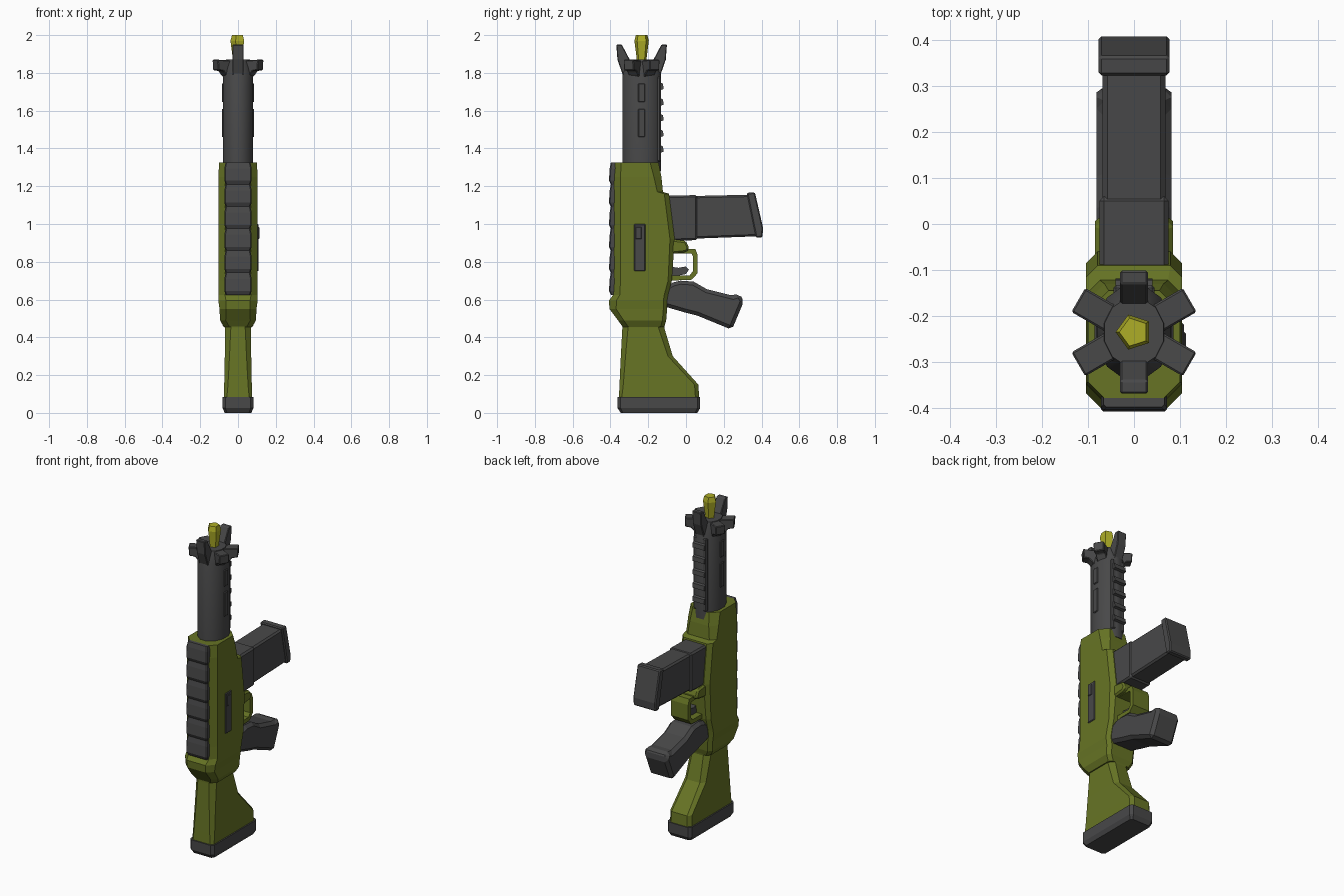
import bpy, bmesh, math
from mathutils import Vector


def material(name, rgb):
    m = bpy.data.materials.new(name)
    m.diffuse_color = (*rgb, 1)
    return m


GREEN = material("olive green", (0.135, 0.175, 0.018))
DARK = material("dark grey", (0.065, 0.065, 0.066))
YELLOW = material("yellow", (0.42, 0.42, 0.02))


def finish(name, bm, mat, smooth=None, bevel=0):
    bmesh.ops.recalc_face_normals(bm, faces=bm.faces)
    me = bpy.data.meshes.new(name)
    bm.to_mesh(me)
    bm.free()
    me.materials.append(mat)
    ob = bpy.data.objects.new(name, me)
    bpy.context.collection.objects.link(ob)
    if bevel:
        b = ob.modifiers.new("bevel", 'BEVEL')
        b.width, b.segments, b.limit_method = bevel, 1, 'ANGLE'
    if smooth:
        bpy.ops.object.select_all(action='DESELECT')
        ob.select_set(True)
        bpy.context.view_layer.objects.active = ob
        bpy.ops.object.shade_smooth_by_angle(angle=math.radians(smooth))
    return ob


def skin(name, rings, mat, smooth=None):
    """Skin a list of equal-length point rings, capped at both ends."""
    bm = bmesh.new()
    rows = [[bm.verts.new(p) for p in r] for r in rings]
    n = len(rows[0])
    for a, b in zip(rows, rows[1:]):
        for i in range(n):
            j = (i + 1) % n
            bm.faces.new((a[i], a[j], b[j], b[i]))
    bm.faces.new(rows[0])
    bm.faces.new(rows[-1])
    return finish(name, bm, mat, smooth)


def loft(name, sections, mat, smooth=None):
    """Chamfered rectangles stacked in z: (z, y0, y1, half width, front chamfer, back chamfer)."""
    rings = []
    for z, y0, y1, w, f, b in sections:
        half = [(w - f, y0), (w, y0 + f), (w, y1 - b), (w - b, y1)]
        rings.append([(x, y, z) for x, y in half] + [(-x, y, z) for x, y in reversed(half)])
    return skin(name, rings, mat, smooth)


def prism(name, pts, x0, x1, mat, bevel=0):
    """Extrude a (y, z) outline between two x values."""
    bm = bmesh.new()
    a = [bm.verts.new((x0, y, z)) for y, z in pts]
    b = [bm.verts.new((x1, y, z)) for y, z in pts]
    bm.faces.new(a)
    bm.faces.new(b)
    for i in range(len(pts)):
        j = (i + 1) % len(pts)
        bm.faces.new((a[i], a[j], b[j], b[i]))
    return finish(name, bm, mat, None, bevel)


def rect(y0, y1, z0, z1):
    return [(y0, z0), (y1, z0), (y1, z1), (y0, z1)]


# Butt plate and stock
loft("butt_plate", [(0, -0.345, 0.06, 0.07, .012, .012), (0.025, -0.362, 0.075, 0.082, .015, .015),
                    (0.085, -0.362, 0.075, 0.082, .015, .015)], DARK)
loft("stock", [(0.08, -0.355, 0.07, 0.074, .015, .02), (0.15, -0.352, 0.065, 0.073, .02, .02),
               (0.30, -0.345, -0.07, 0.07, .025, .025), (0.45, -0.337, -0.115, 0.068, .03, .03),
               (0.52, -0.34, -0.105, 0.07, .03, .03)], GREEN)

# Receiver body
loft("receiver", [(0.455, -0.335, -0.115, 0.075, .03, .02), (0.49, -0.36, -0.105, 0.095, .03, .02),
                  (0.55, -0.405, -0.10, 0.098, .035, .02), (0.595, -0.408, -0.10, 0.104, .04, .02),
                  (0.625, -0.385, -0.095, 0.104, .035, .02), (0.70, -0.382, -0.075, 0.104, .035, .02),
                  (0.92, -0.382, -0.06, 0.104, .035, .025), (1.16, -0.382, -0.09, 0.104, .035, .025),
                  (1.17, -0.382, -0.122, 0.104, .035, .03), (1.25, -0.382, -0.13, 0.104, .035, .04),
                  (1.325, -0.378, -0.145, 0.100, .035, .045)], GREEN)

# Ridged front rail
ridges = []
for i in range(6):
    z = 0.625 + i * 0.117
    ridges += [(z, -0.398, -0.36, 0.066, .006, .004), (z + 0.02, -0.408, -0.36, 0.072, .006, .004),
               (z + 0.085, -0.404, -0.36, 0.072, .006, .004)]
ridges.append((1.325, -0.398, -0.36, 0.066, .006, .004))
loft("front_rail", ridges, DARK)

# Ejection port on the right side
prism("ejection_port", rect(-0.275, -0.215, 0.75, 1.0), 0.09, 0.109, DARK, 0.004)
prism("port_bolt", rect(-0.268, -0.235, 0.92, 0.985), 0.10, 0.113, DARK, 0.003)

# Barrel: faceted tube tapering towards the muzzle
CY = -0.235


def ring(z, rx, ry, n=12, off=0.5, cy=CY):
    return [(rx * math.cos((i + off) * math.tau / n), cy + ry * math.sin((i + off) * math.tau / n), z)
            for i in range(n)]


skin("barrel", [ring(1.28, .083, .106), ring(1.80, .083, .106), ring(1.87, .066, .076)], DARK, 40)

# Barrel slots, raised on both sides
for side, label in ((1, "right"), (-1, "left")):
    for k, (z0, z1) in enumerate(((1.46, 1.61), (1.645, 1.745))):
        a, b = sorted((side * 0.07, side * 0.086))
        prism(f"barrel_slot_{label}_{k}", rect(CY - 0.018, CY + 0.018, z0, z1), a, b, DARK, 0.004)

# Teeth along the back of the barrel
prism("barrel_rail", rect(-0.16, -0.133, 1.33, 1.78), -0.045, 0.045, DARK, 0.006)
for k in range(5):
    z = 1.375 + k * 0.083
    prism(f"barrel_tooth_{k}", [(-0.14, z), (-0.118, z + 0.008), (-0.122, z + 0.035), (-0.14, z + 0.045)],
          -0.04, 0.04, DARK)

# Muzzle crown: six prongs, tall at front and back, low at the sides
for k in range(6):
    ang = math.radians(30 + 60 * k)
    tall = k in (1, 4)
    if tall:
        prof = [(0.06, 1.78), (0.10, 1.79), (0.128, 1.87), (0.134, 1.95), (0.105, 1.95), (0.06, 1.865)]
    else:
        prof = [(0.05, 1.78), (0.08, 1.78), (0.105, 1.81), (0.137, 1.815), (0.14, 1.87), (0.05, 1.865)]
    ob = prism(f"muzzle_prong_{k}", prof, -0.03, 0.03, DARK, 0.004)
    ob.location = (0, CY, 0)
    ob.rotation_euler.z = ang - math.pi / 2

# Yellow projectile tip
skin("yellow_tip", [ring(1.84, .024, .024, 5), ring(1.88, .028, .028, 5), ring(1.97, .04, .04, 5),
                    ring(2.0, .032, .032, 5)], YELLOW)

# Magazine, its collar and its end cap
prism("magazine", [(-0.10, 1.145), (0.34, 1.155), (0.38, 0.935), (-0.08, 0.918)], -0.068, 0.068, DARK, 0.01)
prism("magazine_collar", [(-0.10, 1.15), (0.06, 1.153), (0.06, 0.915), (-0.08, 0.91)], -0.075, 0.075, DARK, 0.01)
prism("magazine_cap", [(0.322, 1.165), (0.365, 1.167), (0.408, 0.98), (0.405, 0.93), (0.37, 0.928)],
      -0.077, 0.077, DARK, 0.006)

# Trigger guard and trigger
prism("guard_mount", [(-0.09, 0.84), (0.0, 0.85), (0.018, 0.87), (0.0, 0.91), (-0.08, 0.92)],
      -0.085, 0.085, GREEN, 0.01)
prism("trigger_guard", [(-0.08, 0.87), (0.05, 0.867), (0.062, 0.835), (0.062, 0.74), (0.03, 0.705),
                        (-0.09, 0.70), (-0.09, 0.728), (0.02, 0.728), (0.036, 0.75), (0.036, 0.83),
                        (0.03, 0.843), (-0.08, 0.843)], -0.058, 0.058, GREEN)
prism("trigger", [(-0.09, 0.775), (-0.04, 0.768), (0.0, 0.775), (0.015, 0.758), (0.0, 0.735), (-0.05, 0.725),
                  (-0.09, 0.73)], -0.02, 0.02, DARK)

# Pistol grip
prism("pistol_grip", [(-0.12, 0.66), (-0.07, 0.69), (-0.03, 0.70), (0.04, 0.695), (0.11, 0.655), (0.25, 0.62),
                      (0.285, 0.632), (0.306, 0.59), (0.243, 0.44), (0.06, 0.515), (0.0, 0.53),
                      (-0.12, 0.565)], -0.082, 0.082, DARK, 0.022)
